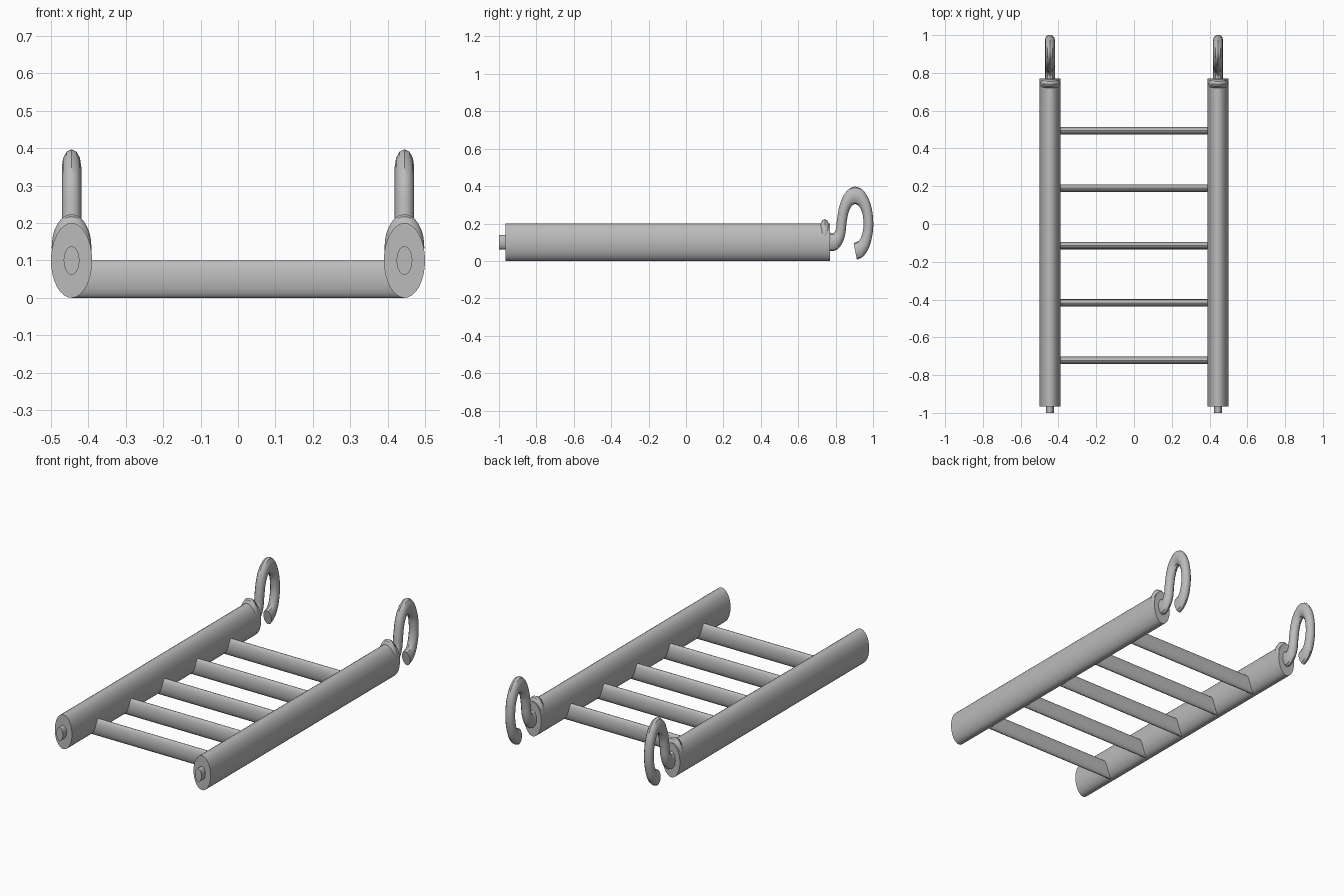
import bpy
from math import pi, sin, cos
from mathutils import Matrix

cube = bpy.data.objects.get("Cube")
if cube:
    bpy.data.objects.remove(cube)

grey = bpy.data.materials.new("plain grey")
grey.use_nodes = True
colour = (0.5, 0.5, 0.5, 1)
grey.diffuse_color = colour
grey.node_tree.nodes["Principled BSDF"].inputs["Base Color"].default_value = colour

STRETCH = 1.8    # everything round is taller than wide


def finish(obj, name):
    obj.name = name
    obj.data.materials.append(grey)
    bpy.ops.object.select_all(action='DESELECT')
    obj.select_set(True)
    bpy.context.view_layer.objects.active = obj
    bpy.ops.object.shade_smooth_by_angle(angle=0.6)


def oval_bar(name, centre, half_wide, half_tall, length, axis, sides=32):
    """Oval cylinder lying along x or y."""
    bpy.ops.mesh.primitive_cylinder_add(vertices=sides, radius=1, depth=1)
    obj = bpy.context.object
    turn = Matrix.Rotation(pi / 2, 4, 'X' if axis == 'Y' else 'Y')
    if axis == 'Y':
        size = (half_wide, length, half_tall, 1)
    else:
        size = (length, half_wide, half_tall, 1)
    obj.data.transform(Matrix.Translation(centre) @ Matrix.Diagonal(size) @ turn)
    finish(obj, name)


def tube(name, points, radius, x, closed=False):
    """Round tube along a smooth path, stretched upwards."""
    curve = bpy.data.curves.new(name, 'CURVE')
    curve.dimensions = '3D'
    curve.bevel_depth = radius
    curve.bevel_resolution = 4
    curve.resolution_u = 6
    curve.use_fill_caps = True
    spline = curve.splines.new('BEZIER')
    spline.bezier_points.add(len(points) - 1)
    for bp, (px, py, pz) in zip(spline.bezier_points, points):
        bp.co = (px, py, pz / STRETCH)
        bp.handle_left_type = bp.handle_right_type = 'AUTO'
    spline.use_cyclic_u = closed
    obj = bpy.data.objects.new(name, curve)
    bpy.context.collection.objects.link(obj)
    bpy.ops.object.select_all(action='DESELECT')
    obj.select_set(True)
    bpy.context.view_layer.objects.active = obj
    bpy.ops.object.convert(target='MESH')
    obj = bpy.context.object
    obj.data.transform(Matrix.Translation((x, 0, 0)) @ Matrix.Diagonal((1, 1, STRETCH, 1)))
    finish(obj, name)


# Hook path: out of the rail end, up, over and back down
hook_path = [(0, 0.745, 0.12), (0, 0.785, 0.1), (0, 0.82, 0.135), (0, 0.834, 0.22)]
for k in range(1, 9):
    a = pi - k * pi * 1.5 / 8
    hook_path.append((0, 0.905 + 0.07 * cos(a), 0.2 + 0.15 * sin(a)))

# Eye loop set into the rail end
loop_path = [(0.028 * cos(k * pi / 4), 0.742, 0.135 + 0.043 * sin(k * pi / 4))
             for k in range(8)]

for side, x in (("right", -0.445), ("left", 0.445)):
    oval_bar(side + "_rail", (x, -0.0975, 0.1), 0.055, 0.1, 1.735, 'Y')
    oval_bar(side + "_peg", (x, -0.97, 0.1), 0.021, 0.038, 0.06, 'Y')
    tube(side + "_hook", hook_path, 0.026, x)
    tube(side + "_hook_loop", loop_path, 0.025, x, closed=True)

# Rungs
for i in range(5):
    oval_bar(f"rung_{i + 1}", (0, -0.722 + 0.304 * i, 0.05), 0.02, 0.05, 0.89, 'X', 24)
